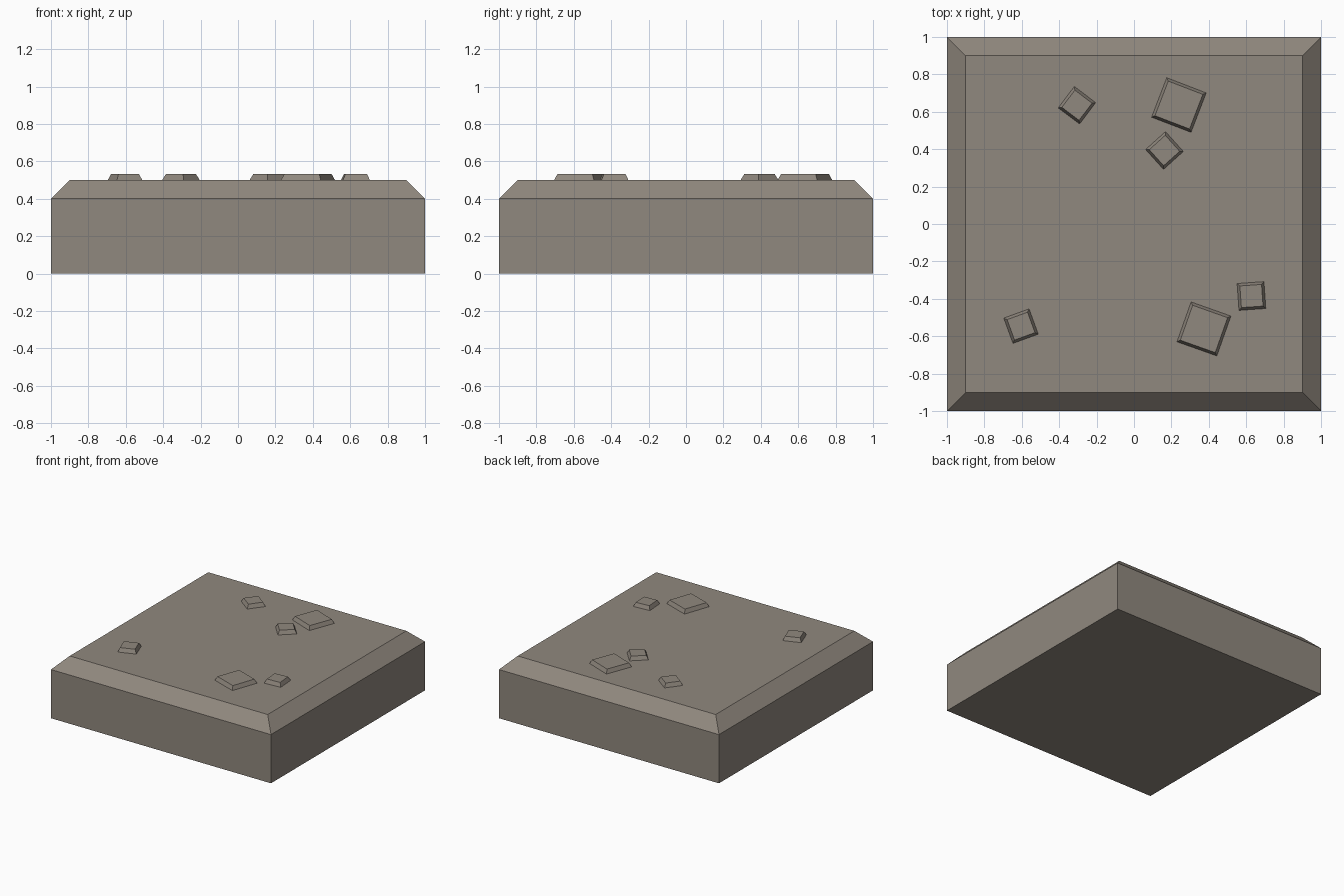
import bpy, bmesh, math

if "Cube" in bpy.data.objects:
    bpy.data.objects.remove(bpy.data.objects["Cube"])

stone = bpy.data.materials.new("warm_grey_stone")
stone.diffuse_color = (0.28, 0.247, 0.21, 1)
stone.use_nodes = True
stone.node_tree.nodes["Principled BSDF"].inputs["Base Color"].default_value = stone.diffuse_color


def block(name, half, z0, z1, inset, top_z, loc=(0, 0), angle=0, bottom=True):
    """Square block: straight walls z0..z1 (if any), then a chamfer to top_z."""
    bm = bmesh.new()
    levels = [(half, z0)] + ([(half, z1)] if z1 > z0 else []) + [(half - inset, top_z)]
    rings = [[bm.verts.new((sx * r, sy * r, z)) for sx, sy in
              ((-1, -1), (1, -1), (1, 1), (-1, 1))] for r, z in levels]
    for a, b in zip(rings, rings[1:]):
        for i in range(4):
            j = (i + 1) % 4
            bm.faces.new((a[i], a[j], b[j], b[i]))
    bm.faces.new(rings[-1])
    if bottom:
        bm.faces.new(rings[0][::-1])
    mesh = bpy.data.meshes.new(name)
    bm.to_mesh(mesh)
    bm.free()
    mesh.materials.append(stone)
    ob = bpy.data.objects.new(name, mesh)
    ob.location = (loc[0], loc[1], 0)
    ob.rotation_euler.z = math.radians(angle)
    bpy.context.collection.objects.link(ob)


# Chamfered floor slab
block("slab", 1.0, 0, 0.4, 0.1, 0.5)

# Raised chips on the slab: x, y, side, rotation
chips = [(-0.305, 0.635, 0.143, -37), (0.24, 0.636, 0.226, -21),
         (0.163, 0.393, 0.143, 42), (-0.604, -0.546, 0.144, 20),
         (0.628, -0.385, 0.144, 4), (0.374, -0.561, 0.226, -19.5)]
for n, (x, y, side, ang) in enumerate(chips, 1):
    block(f"stone_chip_{n}", side / 2, 0.5, 0.5, 0.014, 0.532, (x, y), ang, bottom=False)
